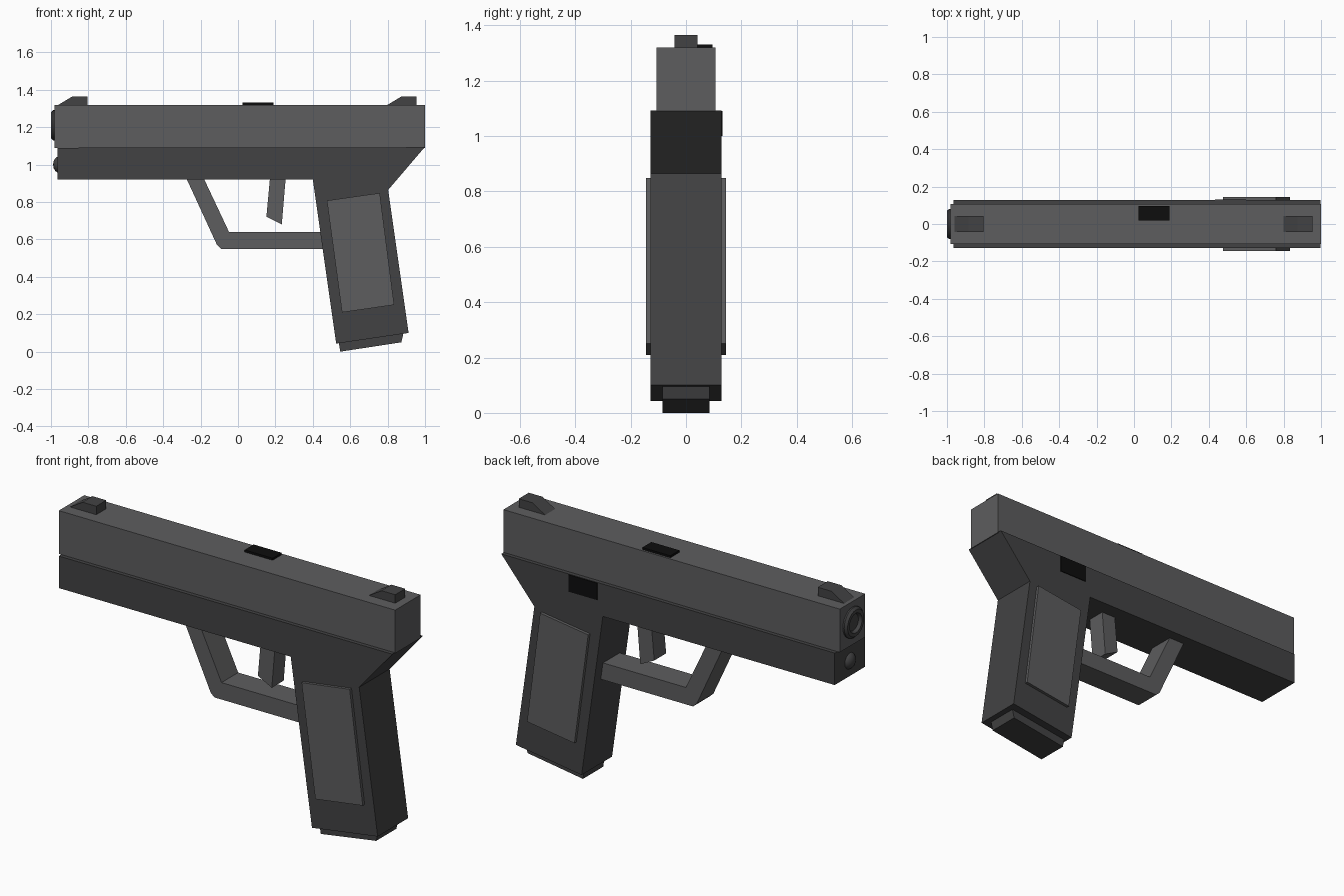
import bpy, bmesh
from math import cos, sin, tau

if "Cube" in bpy.data.objects:
    bpy.data.objects.remove(bpy.data.objects["Cube"])


def material(name, v):
    m = bpy.data.materials.new(name)
    m.diffuse_color = (v, v, v * 1.03, 1)
    m.use_nodes = True
    m.node_tree.nodes["Principled BSDF"].inputs["Base Color"].default_value = m.diffuse_color
    return m


STEEL = material("steel_grey", 0.11)
DARK = material("dark_grey", 0.055)
BLACK = material("black", 0.004)


def finish(name, bm, mat):
    bmesh.ops.recalc_face_normals(bm, faces=bm.faces)
    me = bpy.data.meshes.new(name)
    bm.to_mesh(me)
    bm.free()
    me.materials.append(mat)
    ob = bpy.data.objects.new(name, me)
    bpy.context.collection.objects.link(ob)
    return ob


def plate(name, pts, y0, y1, mat):
    """Side profile (x, z) extruded from y0 to y1."""
    bm = bmesh.new()
    face = bm.faces.new([bm.verts.new((x, y0, z)) for x, z in pts])
    ext = bmesh.ops.extrude_face_region(bm, geom=[face])
    verts = [g for g in ext["geom"] if isinstance(g, bmesh.types.BMVert)]
    bmesh.ops.translate(bm, verts=verts, vec=(0, y1 - y0, 0))
    return finish(name, bm, mat)


def box(name, x0, x1, y0, y1, z0, z1, mat):
    return plate(name, [(x0, z0), (x1, z0), (x1, z1), (x0, z1)], y0, y1, mat)


def lathe(name, profile, z, mat, n=24):
    """Profile (x, radius) turned around the barrel direction at height z."""
    bm = bmesh.new()
    rings = [[bm.verts.new((x, r * cos(tau * i / n), z + r * sin(tau * i / n)))
              for i in range(n)] for x, r in profile]
    for a, b in zip(rings, rings[1:]):
        for i in range(n):
            j = (i + 1) % n
            bm.faces.new((a[i], a[j], b[j], b[i]))
    bm.faces.new(rings[0])
    bm.faces.new(rings[-1])
    ob = finish(name, bm, mat)
    for p in ob.data.polygons:
        p.use_smooth = len(p.vertices) == 4
    ob.data.set_sharp_from_angle(angle=0.6)
    return ob


# Slide and frame with raked grip
box("slide", -0.98, 1.0, -0.107, 0.107, 1.09, 1.32, STEEL)
plate("frame_and_grip", [(-0.965, 0.92), (0.40, 0.92), (0.525, 0.043), (0.912, 0.1),
                         (0.803, 0.865), (0.998, 1.093), (-0.965, 1.09)],
      -0.128, 0.128, DARK)

# Grip panels on both sides
panel = [(0.475, 0.808), (0.758, 0.848), (0.835, 0.25), (0.556, 0.21)]
for side, s in (("right", -1), ("left", 1)):
    plate("grip_panel_" + side, panel, s * 0.12, s * 0.144, STEEL)

# Magazine base
plate("magazine_base", [(0.547, 0.0), (0.873, 0.05), (0.89, 0.12), (0.535, 0.07)],
      -0.085, 0.085, DARK)

# Trigger guard and trigger
plate("trigger_guard", [(-0.273, 0.92), (-0.112, 0.57), (-0.09, 0.55), (0.47, 0.55),
                        (0.47, 0.64), (-0.048, 0.64), (-0.18, 0.92)],
      -0.07, 0.07, STEEL)
plate("trigger", [(0.172, 0.94), (0.152, 0.722), (0.234, 0.68), (0.256, 0.94)],
      -0.05, 0.05, STEEL)

# Front and rear sights
for name, x in (("front_sight", -0.96), ("rear_sight", 0.8)):
    plate(name, [(x, 1.315), (x + 0.155, 1.315), (x + 0.155, 1.365),
                 (x + 0.075, 1.365), (x, 1.32)], -0.042, 0.042, DARK)

# Ejection port and side release button
box("ejection_port", 0.025, 0.19, 0.02, 0.096, 1.31, 1.331, BLACK)
box("release_button", 0.432, 0.6, 0.12, 0.132, 1.0, 1.09, BLACK)

# Muzzle ring and recoil rod tip
lathe("muzzle", [(-0.96, 0.081), (-0.988, 0.081), (-1.0, 0.07),
                 (-1.0, 0.052), (-0.984, 0.044)], 1.21, DARK)
lathe("recoil_rod", [(-0.93, 0.045), (-0.965, 0.043), (-0.978, 0.033),
                     (-0.986, 0.018), (-0.988, 0.004)], 1.0, DARK, 16)
